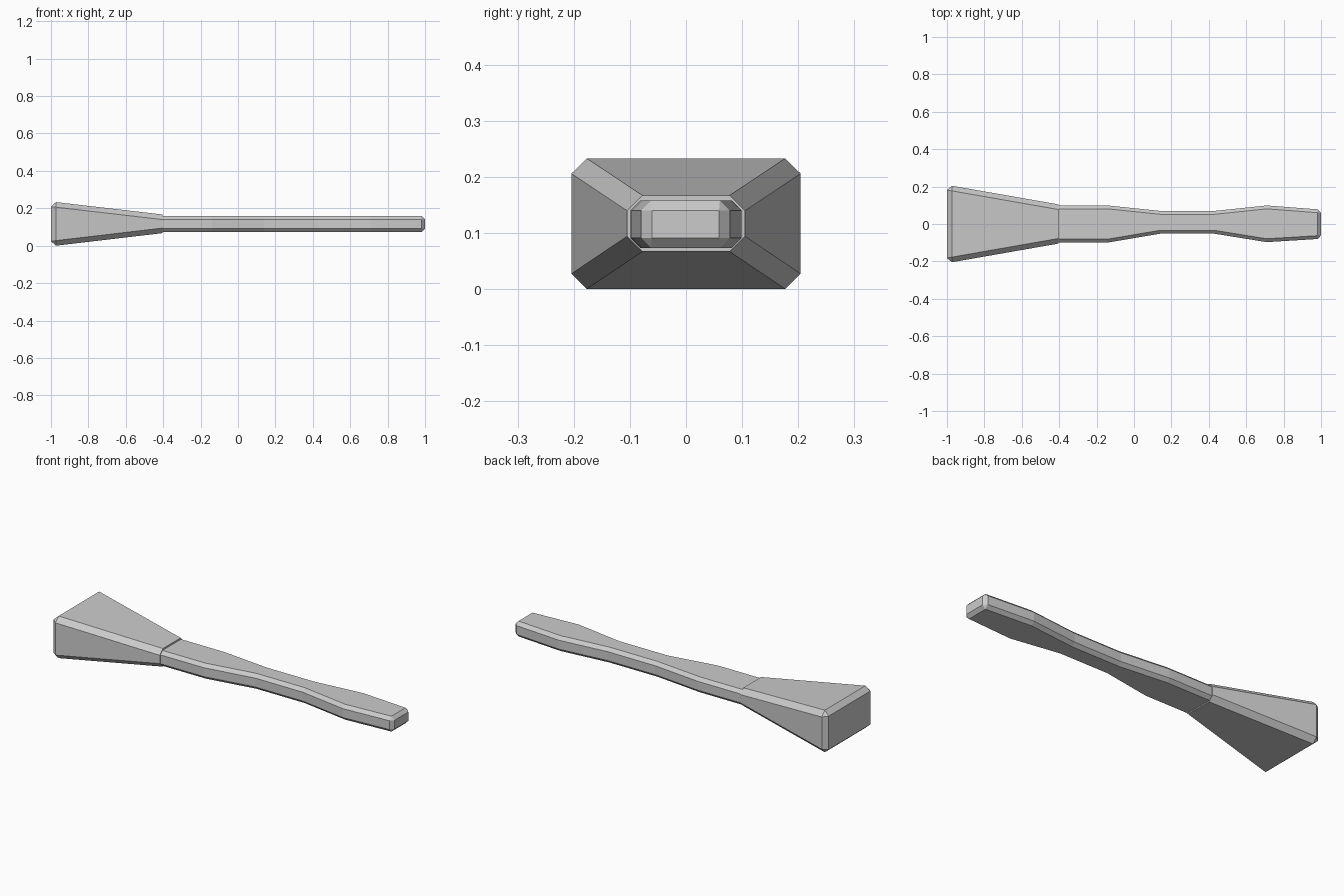
import bpy, bmesh, math

if "Cube" in bpy.data.objects:
    bpy.data.objects.remove(bpy.data.objects["Cube"])


def tapered_bar(name, stations, chamfer):
    """Loft rectangular sections (x, y_min, y_max, z_min, z_max), then chamfer sharp edges."""
    bm = bmesh.new()
    rings = [[bm.verts.new(p) for p in ((x, y0, z0), (x, y1, z0), (x, y1, z1), (x, y0, z1))]
             for x, y0, y1, z0, z1 in stations]
    for a, b in zip(rings, rings[1:]):
        for i in range(4):
            j = (i + 1) % 4
            bm.faces.new((a[i], a[j], b[j], b[i]))
    bm.faces.new(rings[0])
    bm.faces.new(rings[-1])
    bmesh.ops.recalc_face_normals(bm, faces=bm.faces)
    # the seam end where the two parts meet stays square
    seam = -0.405
    edges = [e for e in bm.edges if e.calc_face_angle() > math.radians(40)
             and not all(abs(v.co.x - seam) < 0.01 for v in e.verts)]
    bmesh.ops.bevel(bm, geom=edges, offset=chamfer, segments=1, affect='EDGES',
                    profile=0.5, clamp_overlap=True)
    bmesh.ops.recalc_face_normals(bm, faces=bm.faces)
    mesh = bpy.data.meshes.new(name)
    bm.to_mesh(mesh)
    bm.free()
    obj = bpy.data.objects.new(name, mesh)
    bpy.context.collection.objects.link(obj)
    return obj


# Flared head
tapered_bar("flared_head", [(-1.0, -0.209, 0.209, -0.003, 0.236),
                            (-0.405, -0.105, 0.105, 0.067, 0.167)], 0.027)

# Handle with a slightly off-centre waist
outline = [(-0.41, -0.099, 0.099), (-0.14, -0.099, 0.099), (0.14, -0.052, 0.07),
           (0.43, -0.052, 0.07), (0.71, -0.097, 0.099), (1.0, -0.079, 0.077)]
tapered_bar("handle", [(x, a, b, 0.073, 0.158) for x, a, b in outline], 0.018)
